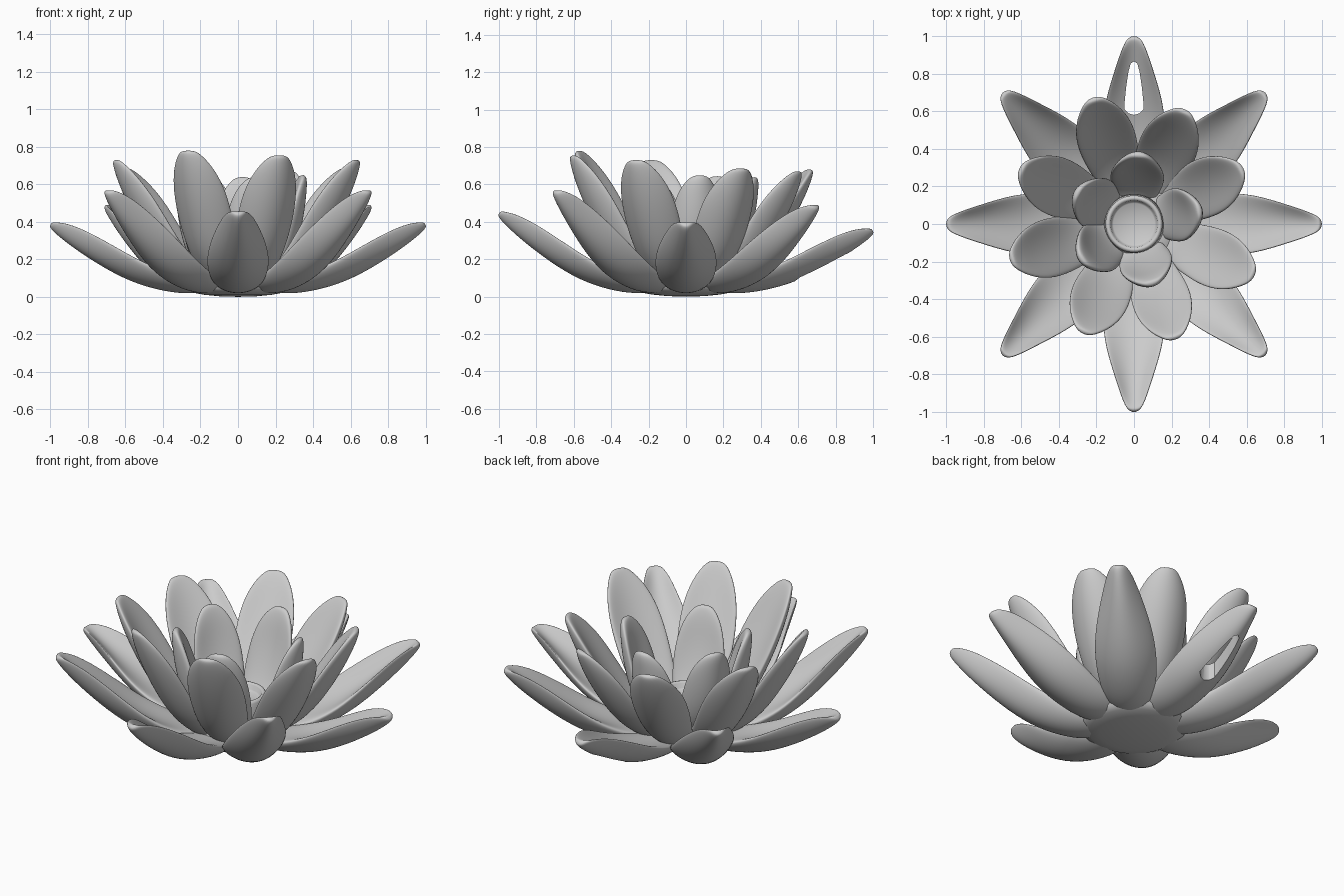
import bpy, bmesh
from math import sin, cos, pi, radians, hypot
from mathutils import Matrix

if "Cube" in bpy.data.objects:
    bpy.data.objects.remove(bpy.data.objects["Cube"])

SIDES = 16

# Petal stations: radius, height, half width, half thickness, cupping
OUTER = [(.14, .06, .08, .035, 0), (.27, .06, .135, .048, .02), (.4, .078, .16, .05, .05),
         (.55, .118, .172, .048, .075), (.7, .192, .155, .044, .088), (.85, .282, .108, .036, .085),
         (.94, .345, .074, .028, .058), (.98, .377, .05, .022, .026), (.995, .392, .028, .013, .006)]
MIDDLE = [(.14, .08, .08, .035, 0), (.25, .11, .12, .046, .02), (.38, .22, .147, .05, .05),
          (.48, .36, .163, .047, .06), (.57, .51, .157, .041, .06), (.63, .63, .12, .033, .038),
          (.665, .705, .07, .022, .015), (.675, .73, .035, .012, 0)]
INNER = [(.1, .1, .09, .035, 0), (.19, .15, .135, .05, .02), (.26, .28, .15, .05, .045),
         (.305, .43, .142, .042, .055), (.325, .55, .112, .034, .035), (.337, .615, .07, .025, .015),
         (.34, .645, .033, .013, 0)]


def make_object(name, bm):
    bmesh.ops.recalc_face_normals(bm, faces=bm.faces)
    for f in bm.faces:
        f.smooth = True
    me = bpy.data.meshes.new(name)
    bm.to_mesh(me)
    bm.free()
    ob = bpy.data.objects.new(name, me)
    bpy.context.collection.objects.link(ob)
    return ob


def petal(name, stations, angle, tip_r, tip_z):
    """Loft a cupped lens section along a rising spine, then turn it about z."""
    kr = tip_r / stations[-1][0]
    z0 = stations[0][1]
    kz = (tip_z - z0) / (stations[-1][1] - z0)
    a = radians(angle)
    spine = [(r * kr, z0 + (z - z0) * kz) for r, z, *_ in stations]
    bm = bmesh.new()
    rings = []
    for i, (r, z) in enumerate(spine):
        w, th, cup = stations[i][2:]
        p, q = spine[max(i - 1, 0)], spine[min(i + 1, len(spine) - 1)]
        dr, dz = q[0] - p[0], q[1] - p[1]
        d = hypot(dr, dz)
        ring = []
        for k in range(SIDES):
            c, s = cos(2 * pi * k / SIDES), sin(2 * pi * k / SIDES)
            v = th * s + cup * c * c
            ring.append(bm.verts.new((r - v * dz / d, w * c, z + v * dr / d)))
        rings.append(ring)
    for lo, hi in zip(rings, rings[1:]):
        for k in range(SIDES):
            j = (k + 1) % SIDES
            bm.faces.new((lo[k], lo[j], hi[j], hi[k]))
    bm.faces.new(rings[0])
    bm.faces.new(rings[-1])
    bm.transform(Matrix.Rotation(a, 4, 'Z'))
    ob = make_object(name, bm)
    m = ob.modifiers.new("smooth", 'SUBSURF')
    m.levels = m.render_levels = 2
    return ob


def lathe(name, profile, steps=48):
    bm = bmesh.new()
    vs = [bm.verts.new((r, 0, z)) for r, z in profile]
    es = [bm.edges.new(p) for p in zip(vs, vs[1:])]
    bmesh.ops.spin(bm, geom=vs + es, cent=(0, 0, 0), axis=(0, 0, 1), angle=2 * pi, steps=steps)
    bmesh.ops.remove_doubles(bm, verts=bm.verts, dist=1e-4)
    return make_object(name, bm)


# Outer ring: cardinal petals lie lower than the diagonal ones
outer = {}
for ang, tz in ((0, .39), (45, .485), (90, .355), (135, .485), (180, .39), (225, .565), (270, .45), (315, .565)):
    outer[ang] = petal(f"outer_petal_{ang}", OUTER, ang, .985 if ang % 90 else .998, tz)

# Middle ring
for i, (ang, tr, tz) in enumerate(((27, .645, .685), (66, .66, .67), (108, .7, .68), (154, .67, .685),
                                   (196, .68, .73), (245, .635, .78), (290, .645, .755), (337, .69, .73))):
    petal(f"middle_petal_{i + 1}", MIDDLE, ang, tr, tz)

# Inner cup of five petals
for i, (ang, tr, tz) in enumerate(((86, .37, .64), (12, .355, .65), (287, .33, .64),
                                   (214, .335, .64), (151, .345, .645))):
    petal(f"inner_petal_{i + 1}", INNER, ang, tr, tz)

# Base hub and dished centre
lathe("base_hub", [(0, 0), (.1, .003), (.18, .011), (.24, .022), (.28, .045), (.285, .08),
                   (.25, .13), (.17, .16), (0, .16)])
lathe("centre_dish", [(0, .08), (.17, .1), (.155, .2), (.152, .26), (.145, .272), (.135, .274),
                      (.125, .266), (.12, .24), (.11, .232), (0, .23)])

# Teardrop hanging hole through the back petal
half = [(0, .868), (.018, .855), (.03, .81), (.042, .73), (.05, .65), (.05, .61), (.03, .59), (0, .582)]
outline = half + [(-x, y) for x, y in half[-2:0:-1]]
bm = bmesh.new()
face = bm.faces.new([bm.verts.new((x, y, -.5)) for x, y in outline])
ext = bmesh.ops.extrude_face_region(bm, geom=[face])
bmesh.ops.translate(bm, vec=(0, 0, 1.5), verts=[v for v in ext["geom"] if isinstance(v, bmesh.types.BMVert)])
cutter = make_object("hole_cutter", bm)
cutter.hide_render = True
back = outer[90]
cut = back.modifiers.new("hole", 'BOOLEAN')
cut.operation, cut.object, cut.solver = 'DIFFERENCE', cutter, 'EXACT'
bpy.ops.object.select_all(action='DESELECT')
bpy.context.view_layer.objects.active = back
back.select_set(True)
for m in list(back.modifiers):
    bpy.ops.object.modifier_apply(modifier=m.name)
bpy.data.objects.remove(cutter)
bpy.ops.object.shade_smooth_by_angle(angle=radians(40))
